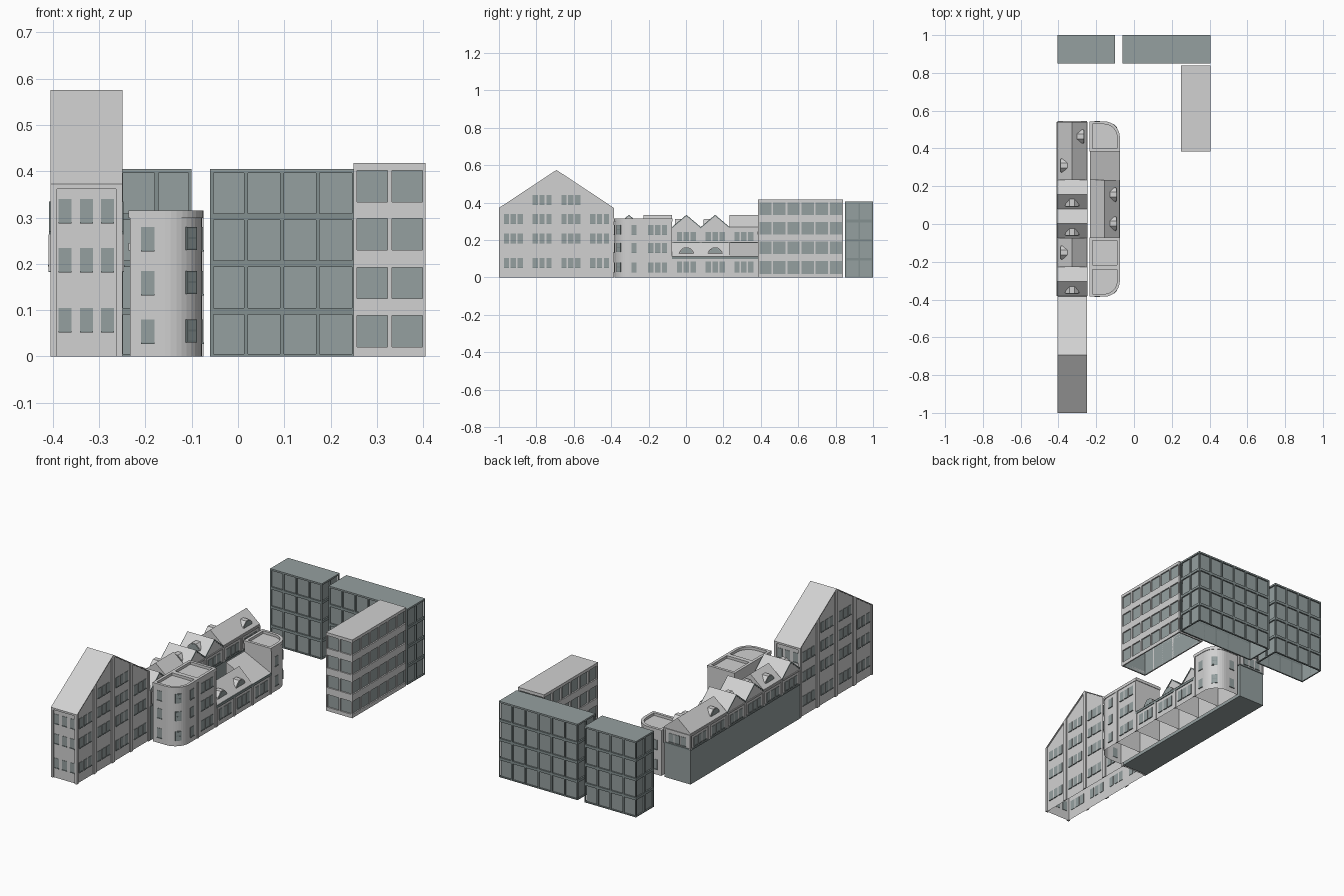
import bpy, bmesh, math
from mathutils import Vector as V

if "Cube" in bpy.data.objects:
    bpy.data.objects.remove(bpy.data.objects["Cube"])

WALL, SLATE, FRAME = 0, 1, 2


def material(name, rgb):
    m = bpy.data.materials.new(name)
    m.use_nodes = True
    m.diffuse_color = (*rgb, 1)
    m.node_tree.nodes["Principled BSDF"].inputs["Base Color"].default_value = (*rgb, 1)
    return m


MATS = [material("pale_grey_wall", (0.64, 0.64, 0.64)),
        material("slate_glass", (0.3, 0.35, 0.35)),
        material("dark_slate_frame", (0.23, 0.28, 0.28))]


def finish(name, bm):
    bmesh.ops.recalc_face_normals(bm, faces=bm.faces)
    me = bpy.data.meshes.new(name)
    bm.to_mesh(me)
    bm.free()
    for m in MATS:
        me.materials.append(m)
    ob = bpy.data.objects.new(name, me)
    bpy.context.collection.objects.link(ob)


def prism(bm, pts, vec, mat=WALL, base=True):
    """Polygon extruded along a vector."""
    a = [bm.verts.new(p) for p in pts]
    b = [bm.verts.new(V(p) + V(vec)) for p in pts]
    n = len(a)
    faces = [bm.faces.new((a[i], a[(i + 1) % n], b[(i + 1) % n], b[i])) for i in range(n)]
    faces.append(bm.faces.new(b))
    if base:
        faces.append(bm.faces.new(a[::-1]))
    for f in faces:
        f.material_index = mat


def box(bm, x0, x1, y0, y1, z0, z1, mat=WALL, base=True):
    prism(bm, [(x0, y0, z0), (x1, y0, z0), (x1, y1, z0), (x0, y1, z0)],
          (0, 0, z1 - z0), mat, base)


def plate(bm, wall, a0, a1, z0, z1, mat=SLATE, out=0.002, back=0.002):
    """Upright plate on a wall given as (start, direction)."""
    o, u = wall
    n = V((u.y, -u.x, 0))
    at = lambda a, z: o + u * a + V((0, 0, z)) - n * back
    prism(bm, [at(a0, z0), at(a1, z0), at(a1, z1), at(a0, z1)], n * (out + back), mat)


def window(bm, wall, a, z, w=0.026, h=0.05):
    plate(bm, wall, a - w / 2, a + w / 2, z, z + h)
    plate(bm, wall, a - w / 2, a + w / 2, z - 0.003, z, FRAME, 0.005)


def sides(x0, x1, y0, y1):
    """Front, right, back and left walls, each with its length."""
    return [((V((x0, y0, 0)), V((1, 0, 0))), x1 - x0), ((V((x1, y0, 0)), V((0, 1, 0))), y1 - y0),
            ((V((x1, y1, 0)), V((-1, 0, 0))), x1 - x0), ((V((x0, y1, 0)), V((0, -1, 0))), y1 - y0)]


# Framed glass blocks
def glass_block(name, x0, x1, y0, y1, h, bands, bays, pier, frame, roof):
    bm = bmesh.new()
    d = 0.007
    box(bm, x0 + d, x1 - d, y0 + d, y1 - d, 0, h - 0.004, SLATE, base=False)
    box(bm, x0, x1, y0, y1, h - 0.006, h, roof)
    for i, (wall, length) in enumerate(sides(x0, x1, y0, y1)):
        for z0, z1 in bands:
            plate(bm, wall, 0, length, z0, z1, frame, 0, d)
        n = bays[i % 2]
        for k in range(n + 1):
            c = length * k / n
            plate(bm, wall, max(0, c - pier), min(length, c + pier), 0, h - 0.003, frame, 0, d)
    finish(name, bm)


thin = [(0, 0.005), (0.091, 0.105), (0.193, 0.207), (0.295, 0.309), (0.396, 0.404)]
glass_block("long_glass_block", -0.06, 0.405, 0.85, 1, 0.405, thin, (6, 2), 0.004, FRAME, SLATE)
glass_block("short_glass_block", -0.405, -0.1, 0.85, 1, 0.405, thin, (4, 2), 0.004, FRAME, SLATE)
thick = [(0, 0.02), (0.088, 0.125), (0.192, 0.23), (0.298, 0.334), (0.402, 0.417)]
glass_block("banded_office", 0.25, 0.405, 0.385, 0.84, 0.418, thick, (2, 6), 0.005, WALL, WALL)

# Tall gabled hall
bm = bmesh.new()
X0, X1, Y0, Y1, EAVE, TOP, MID = -0.405, -0.25, -1, -0.385, 0.372, 0.575, -0.6925
roof_z = lambda y: TOP - (TOP - EAVE) * abs(y - MID) / (MID - Y0)
d = 0.006
gable = [(Y0 + d, 0), (Y1 - d, 0), (Y1 - d, EAVE), (MID, TOP - 0.004), (Y0 + d, EAVE)]
prism(bm, [(X0 + d, y, z) for y, z in gable], (X1 - X0 - 2 * d, 0, 0))
bm.faces.ensure_lookup_table()
bm.faces.remove(bm.faces[0])
for y in (Y0, Y1):
    prism(bm, [(X0, y, EAVE - 0.006), (X0, MID, TOP - 0.006), (X0, MID, TOP), (X0, y, EAVE)],
          (X1 - X0, 0, 0))
bay = (Y1 - Y0) / 4
for x in (X0, X1 - d):
    for k in range(5):
        a = max(Y0, Y0 + bay * k - 0.011)
        b = min(Y1, Y0 + bay * k + 0.011)
        crown = [(b, roof_z(b) - 0.003), (a, roof_z(a) - 0.003)]
        if k == 2:
            crown.insert(1, (MID, TOP - 0.003))
        prism(bm, [(x, y, z) for y, z in [(a, 0), (b, 0)] + crown], (d, 0, 0))
for i, (wall, length) in enumerate(sides(X0 + d, X1 - d, Y0 + d, Y1 - d)):
    if i % 2 == 0:
        for a in (0, length - 0.008):
            plate(bm, wall, a, a + 0.008, 0, EAVE, WALL, d)
        plate(bm, wall, 0, length, EAVE - 0.01, EAVE, WALL, d)
        centres = [length / 2]
    else:
        centres = [bay * (k + 0.5) - d for k in range(4)]
    for k, c in enumerate(centres):
        for z in [0.055, 0.184, 0.29] + ([0.39] if k in (1, 2) else []):
            for s in (-1, 0, 1):
                step = 0.046 if i % 2 == 0 else 0.037
                window(bm, wall, c + s * step, z, 0.028)
finish("tall_gabled_hall", bm)


# Roof dormer with splayed sides, facing direction n
def dormer(bm, x, y, z, n, depth):
    n = V(n)
    u = V((-n.y, n.x, 0))
    o = V((x, y, z))
    shape = [(-0.04, 0), (0.04, 0), (0.034, 0.014), (0.013, 0.034), (-0.013, 0.034), (-0.034, 0.014)]
    prism(bm, [o + u * a + V((0, 0, h)) for a, h in shape], -n * depth)
    prism(bm, [o + u * a * 0.85 + V((0, 0, 0.003 + h * 0.82)) for a, h in shape], n * 0.002, SLATE)


# Upper terrace on a solid slate base
AX0, AX1, AY0, STEP = -0.405, -0.25, -0.382, 0.1537
AXM = (AX0 + AX1) / 2
bm = bmesh.new()
box(bm, AX0, AX1, AY0, AY0 + 6 * STEP, 0, 0.185, SLATE)
finish("terrace_base", bm)

houses = [("x", (0, -1)), ("y", (-1, 0)), ("x", (0, -1)), ("x", (0, -1)), ("y", (-1, 0)), ("y", (1, 0))]
for k, (axis, face) in enumerate(houses):
    bm = bmesh.new()
    y0, y1 = AY0 + k * STEP, AY0 + (k + 1) * STEP
    ym = (y0 + y1) / 2
    profile = lambda a, b: [(a, 0.185), (b, 0.185), (b, 0.27), ((a + b) / 2, 0.335), (a, 0.27)]
    if axis == "x":
        prism(bm, [(AX0, p, z) for p, z in profile(y0, y1)], (AX1 - AX0, 0, 0))
        for x in (AX0 - 0.003, AX1):
            for ya in (y0, y1):
                prism(bm, [(x, ya, 0.263), (x, ym, 0.328), (x, ym, 0.335), (x, ya, 0.27)],
                      (0.003, 0, 0), FRAME)
    else:
        prism(bm, [(p, y0, z) for p, z in profile(AX0, AX1)], (0, y1 - y0, 0))
    dormer(bm, AXM + face[0] * 0.06, ym + face[1] * 0.06, 0.28, (*face, 0), 0.045)
    for i, (wall, length) in enumerate(sides(AX0, AX1, y0, y1)):
        if (i == 0 and k > 0) or (i == 2 and k < 5):
            continue
        for s in (-1, 0, 1):
            window(bm, wall, length / 2 + s * 0.037, 0.197, 0.029, 0.045)
        for a in (0, length - 0.007):
            plate(bm, wall, a, a + 0.007, 0.185, 0.262, WALL, 0.004)
        plate(bm, wall, 0, length, 0.182, 0.189, FRAME, 0.004)
        plate(bm, wall, 0, length, 0.256, 0.263, WALL, 0.004)
    finish(f"upper_house_{k + 1}", bm)

# Lower terrace: flat-roofed end blocks, with a rounded street corner
BX0, BX1, R = -0.233, -0.078, 0.08


def outline(y0, y1, corner, inset=0):
    x0, x1, y0, y1, r = BX0 + inset, BX1 - inset, y0 + inset, y1 - inset, R - inset
    arc = [math.radians(90 * i / 10) for i in range(11)]
    low = [(x1 - r + r * math.sin(t), y0 + r - r * math.cos(t)) for t in arc]
    high = [(x1 - r + r * math.cos(t), y1 - r + r * math.sin(t)) for t in arc]
    return ([(x0, y0)] + (low if corner < 0 else [(x1, y0)])
            + (high if corner > 0 else [(x1, y1)]) + [(x0, y1)])


def flat_block(name, y0, y1, corner, h, rows):
    bm = bmesh.new()
    prism(bm, [(x, y, 0) for x, y in outline(y0, y1, corner)], (0, 0, h - 0.014), base=False)
    outer, inner = outline(y0, y1, corner, -0.003), outline(y0, y1, corner, 0.012)
    loops = [[bm.verts.new((x, y, z)) for x, y in ring]
             for ring, z in ((outer, h - 0.016), (outer, h), (inner, h), (inner, h - 0.016))]
    n = len(outer)
    for a, b in zip(loops, loops[1:] + loops[:1]):
        for i in range(n):
            j = (i + 1) % n
            bm.faces.new((a[i], a[j], b[j], b[i]))
    front, right, back, left = [w for w, _ in sides(BX0, BX1, y0, y1)]
    length = y1 - y0
    for z in rows:
        if corner == 0:
            for s in (-1, 0, 1):
                window(bm, right, length / 2 + s * 0.037, z, 0.028)
            continue
        window(bm, front if corner < 0 else back, 0.038 if corner < 0 else BX1 - BX0 - 0.038, z, 0.029)
        window(bm, right, length / 2 - corner * 0.027, z, 0.029)
        # Darker sash window on the curve
        t = math.radians(45)
        n = V((math.sin(t), corner * math.cos(t), 0))
        c = V((BX1 - R, y0 + R if corner < 0 else y1 - R, 0)) + n * R
        curved = (c, V((-n.y, n.x, 0)))
        plate(bm, curved, -0.015, 0.015, z, z + 0.05, FRAME, 0.003)
        for lo, hi in ((0.004, 0.024), (0.028, 0.046)):
            plate(bm, curved, -0.011, 0.011, z + lo, z + hi, SLATE, 0.004)
    for a in (0, length - 0.007):
        if corner == 0 or (a == 0) == (corner > 0):
            plate(bm, right, a, a + 0.007, 0, h - 0.016, WALL, 0.004)
    finish(name, bm)


ROWS = [0.03, 0.135, 0.23]
flat_block("front_corner_block", AY0, AY0 + STEP, -1, 0.315, ROWS)
flat_block("flat_block", AY0 + STEP, AY0 + 2 * STEP, 0, 0.315, ROWS)
flat_block("back_corner_block", AY0 + 5 * STEP, AY0 + 6 * STEP, 1, 0.245, [0.03, 0.135])

# Low cottages between the end blocks
for k in (2, 3, 4):
    bm = bmesh.new()
    y0, y1 = AY0 + k * STEP, AY0 + (k + 1) * STEP
    ridge = BX0 if k == 4 else (BX0 + BX1) / 2
    pts = [(BX0, 0), (BX1, 0), (BX1, 0.113), (ridge, 0.187)]
    if k < 4:
        pts.append((BX0, 0.113))
    prism(bm, [(x, y0, z) for x, z in pts], (0, y1 - y0, 0))
    bm.faces.ensure_lookup_table()
    bm.faces.remove(bm.faces[0])
    right = (V((BX1, y0, 0)), V((0, 1, 0)))
    for s in (-1, 0, 1):
        window(bm, right, STEP / 2 + s * 0.037, 0.03, 0.029, 0.055)
    for a in (0, STEP - 0.007):
        plate(bm, right, a, a + 0.007, 0, 0.1, WALL, 0.004)
    plate(bm, right, 0, STEP, 0.1, 0.113, FRAME, 0.004)
    if k < 4:
        dormer(bm, BX1 - 0.016, (y0 + y1) / 2, 0.127, (1, 0, 0), 0.045)
    finish(f"low_cottage_{k - 1}", bm)
